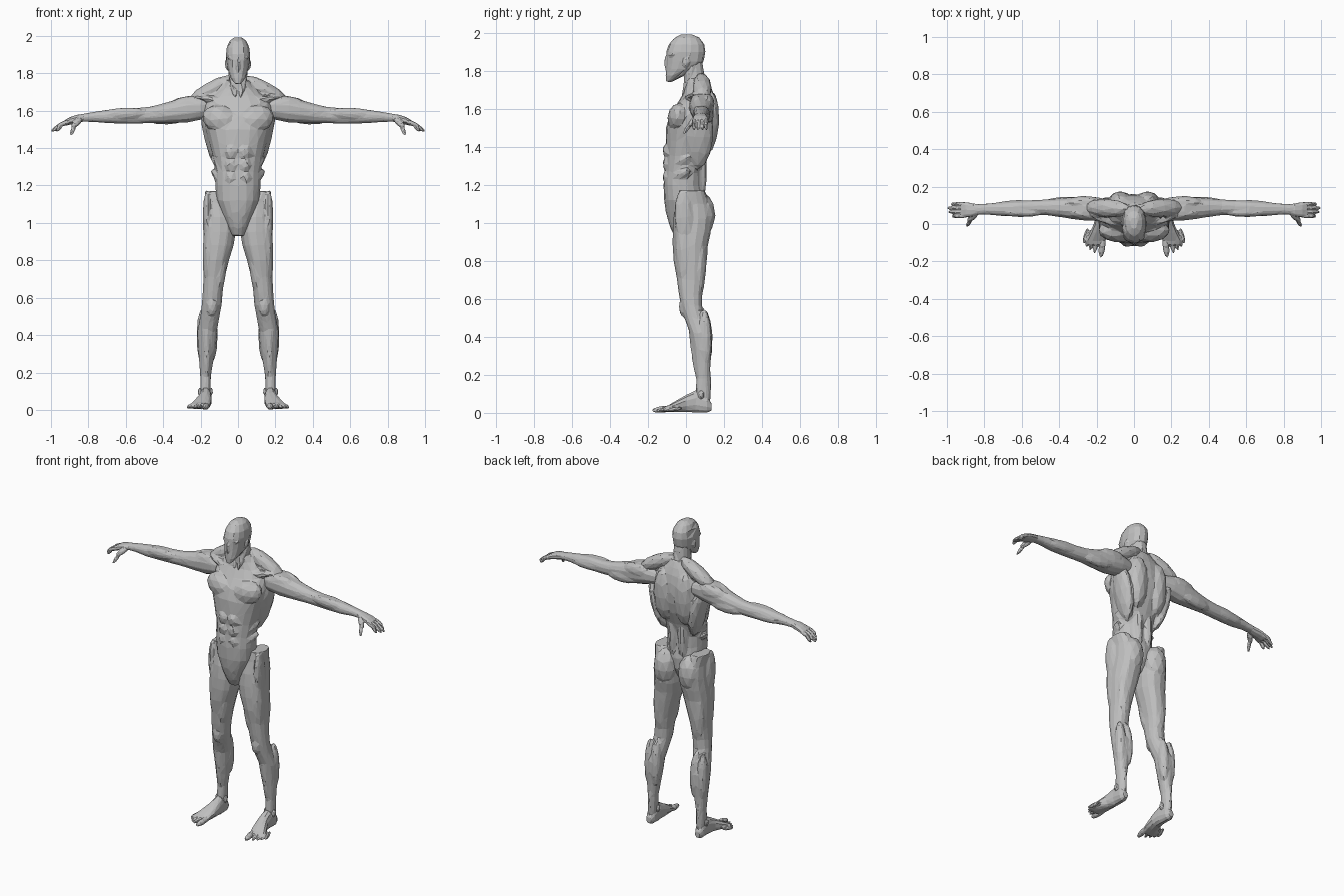
import bpy, bmesh, math
from mathutils import Vector, Matrix

skin = bpy.data.materials.new("plain grey")
skin.diffuse_color = (0.52, 0.52, 0.52, 1)


def loft(bm, axis, sections, n=14, power=0.88):
    """Closed tube; each section is (position, a0, a1, b0, b1) across the axis."""
    rings = []
    for t, a0, a1, b0, b1 in sections:
        ring = []
        for i in range(n):
            w = math.tau * (i + 0.5) / n
            c, s = math.cos(w), math.sin(w)
            a = (a0 + a1) / 2 + (a1 - a0) / 2 * math.copysign(abs(c) ** power, c)
            b = (b0 + b1) / 2 + (b1 - b0) / 2 * math.copysign(abs(s) ** power, s)
            co = {"x": (t, a, b), "y": (a, t, b), "z": (a, b, t)}[axis]
            ring.append(bm.verts.new(co))
        rings.append(ring)
    faces = [bm.faces.new((r[i], r[(i + 1) % n], q[(i + 1) % n], q[i]))
             for r, q in zip(rings, rings[1:]) for i in range(n)]
    faces += [bm.faces.new(rings[0]), bm.faces.new(rings[-1])]
    bmesh.ops.recalc_face_normals(bm, faces=faces)


def muscle(bm, p, q, width, depth=None, both=False):
    """Spindle from p to q; width lies across x (or y for sideways ones)."""
    depth = depth or width
    for side in ((1, -1) if both else (1,)):
        a, b = (Vector((v[0] * side, v[1], v[2])) for v in (p, q))
        d = (b - a).normalized()
        ref = Vector((0, 1, 0))
        if abs(d.y) > 0.9:
            ref = Vector((0, 0, 1))
        u = d.cross(ref).normalized()
        v = d.cross(u)
        rot = Matrix((u, v, d)).transposed().to_4x4()
        mat = Matrix.Translation((a + b) / 2) @ rot @ Matrix.Diagonal(
            (width, depth, (b - a).length / 2, 1))
        bmesh.ops.create_icosphere(bm, subdivisions=2, radius=1, matrix=mat)


def finish(name, bm, voxel, target, mirror):
    """Fuse the masses, then reduce them to sharp flat facets."""
    me = bpy.data.meshes.new(name)
    bm.to_mesh(me)
    bm.free()
    ob = bpy.data.objects.new(name, me)
    bpy.context.collection.objects.link(ob)
    bpy.context.view_layer.objects.active = ob
    ob.select_set(True)
    m = ob.modifiers.new("fuse", "REMESH")
    m.mode, m.voxel_size = "VOXEL", voxel
    bpy.ops.object.modifier_apply(modifier="fuse")
    m = ob.modifiers.new("facet", "DECIMATE")
    m.ratio = min(1, target / (2 * max(1, len(ob.data.polygons))))
    m.use_symmetry = not mirror
    bpy.ops.object.modifier_apply(modifier="facet")
    if mirror:
        m = ob.modifiers.new("pair", "MIRROR")
        m.use_mirror_merge = False
        bpy.ops.object.modifier_apply(modifier="pair")
    ob.data.materials.clear()
    ob.data.materials.append(skin)
    for p in ob.data.polygons:
        p.use_smooth = False
        p.material_index = 0
    ob.select_set(False)


# torso with pelvis
bm = bmesh.new()
torso = [(.93, .03, -.06, -.01), (.98, .06, -.085, .06), (1.05, .09, -.105, .095),
         (1.12, .118, -.115, .10), (1.2, .122, -.118, .085), (1.27, .122, -.112, .085),
         (1.35, .135, -.108, .11), (1.43, .155, -.108, .14), (1.5, .175, -.105, .155),
         (1.57, .185, -.085, .16), (1.63, .18, -.045, .155), (1.68, .14, -.015, .145),
         (1.72, .09, -.005, .13), (1.76, .06, .0, .11)]
loft(bm, "z", [(z, -w, w, a, b) for z, w, a, b in torso], 18)
muscle(bm, (.0, -.055, 1.52), (.19, -.03, 1.585), .075, .055, True)     # chest
muscle(bm, (.02, -.02, 1.645), (.24, .05, 1.675), .016, .02, True)      # collarbone
muscle(bm, (.02, .08, 1.78), (.27, .09, 1.64), .045, .05, True)         # shoulder slope
muscle(bm, (.075, .13, 1.70), (.07, .11, 1.36), .065, .055, True)       # upper back
muscle(bm, (.185, .08, 1.64), (.10, .06, 1.28), .04, .075, True)        # flank
muscle(bm, (.035, .08, 1.42), (.035, .07, 1.08), .03, .035, True)       # lower back
for z in (1.24, 1.31, 1.38):                                            # belly blocks
    muscle(bm, (.034, -.098, z - .04), (.036, -.098, z + .04), .034, .024, True)
    muscle(bm, (.08, -.07, z - .03), (.14, .02, z + .04), .018, .03, True)
muscle(bm, (.0, -.06, .96), (.0, -.09, 1.22), .07, .035)                # lower belly
finish("torso", bm, .009, 1500, False)

# head: skull, face wedge and features
bm = bmesh.new()
head = [(1.742, .016, -.105, -.075), (1.775, .040, -.107, -.01), (1.81, .053, -.106, .06),
        (1.85, .061, -.104, .093), (1.9, .066, -.104, .102), (1.94, .061, -.09, .096),
        (1.975, .044, -.06, .07), (1.992, .02, -.025, .035)]
loft(bm, "z", [(z, -w, w, a, b) for z, w, a, b in head], 14)
muscle(bm, (0, -.103, 1.80), (0, -.098, 1.89), .012, .014)              # nose
muscle(bm, (.0, -.098, 1.872), (.058, -.065, 1.885), .011, .014, True)  # brow
muscle(bm, (.058, -.005, 1.82), (.062, .01, 1.875), .01, .018, True)    # ear
finish("head", bm, .006, 380, False)

# neck
bm = bmesh.new()
neck = [(1.64, .09, .0, .13), (1.70, .062, -.012, .115), (1.76, .05, -.012, .098),
        (1.82, .048, -.02, .092), (1.86, .045, -.02, .085)]
loft(bm, "z", [(z, -w, w, a, b) for z, w, a, b in neck], 12)
muscle(bm, (.01, -.02, 1.66), (.05, .04, 1.84), .014, .014, True)
finish("neck", bm, .007, 200, False)

# arms
bm = bmesh.new()
loft(bm, "x", [(.12, .04, .13, 1.57, 1.66), (.2, .015, .145, 1.55, 1.68),
               (.27, .018, .148, 1.535, 1.68), (.33, .025, .145, 1.535, 1.66),
               (.4, .038, .138, 1.533, 1.64), (.47, .047, .132, 1.533, 1.622),
               (.54, .05, .128, 1.53, 1.615), (.62, .045, .125, 1.53, 1.615),
               (.7, .042, .118, 1.533, 1.605), (.78, .05, .11, 1.54, 1.592),
               (.86, .05, .105, 1.54, 1.578)], 12)
muscle(bm, (.17, .045, 1.64), (.37, .07, 1.615), .05, .035)             # front shoulder
muscle(bm, (.17, .12, 1.64), (.38, .11, 1.615), .05, .035)              # rear shoulder
muscle(bm, (.28, .055, 1.60), (.50, .07, 1.58), .04, .026)              # upper arm front
muscle(bm, (.26, .125, 1.57), (.50, .11, 1.56), .04, .028)              # upper arm back
muscle(bm, (.48, .06, 1.59), (.74, .065, 1.575), .034, .025)            # forearm front
muscle(bm, (.50, .11, 1.57), (.76, .10, 1.56), .03, .023)               # forearm back
finish("arm", bm, .007, 800, True)

# hands: palm, four drooping fingers, thumb
bm = bmesh.new()
loft(bm, "x", [(.82, .052, .105, 1.543, 1.582), (.86, .04, .112, 1.533, 1.578),
               (.90, .034, .118, 1.525, 1.565), (.925, .034, .118, 1.518, 1.55)], 10)
for y, tip in ((.042, .972), (.064, .992), (.086, 1.0), (.107, .978)):
    knuckle = (.955, y, 1.525)
    muscle(bm, (.89, y, 1.548), (.97, y, 1.517), .013, .0115)
    muscle(bm, (.935, y, 1.535), (tip, y, 1.488), .011, .010)
muscle(bm, (.835, .06, 1.56), (.89, .015, 1.51), .017, .016)
muscle(bm, (.868, .03, 1.53), (.895, -.014, 1.468), .011, .011)
finish("hand", bm, .004, 520, True)

# legs with hip and buttock
bm = bmesh.new()
loft(bm, "z", [(1.17, .09, .178, -.035, .10), (1.10, .04, .17, -.05, .125),
               (1.03, .015, .175, -.065, .14), (.95, .01, .182, -.07, .13),
               (.88, .022, .187, -.07, .115), (.8, .047, .187, -.065, .11),
               (.7, .072, .186, -.047, .098), (.62, .082, .19, -.037, .085),
               (.56, .087, .195, -.025, .085), (.5, .098, .202, -.008, .1),
               (.42, .112, .218, .02, .135), (.35, .116, .216, .033, .137),
               (.27, .13, .209, .045, .13), (.18, .145, .202, .055, .125),
               (.1, .147, .202, .05, .128), (.03, .15, .2, .04, .125)], 14)
muscle(bm, (.085, .085, 1.16), (.09, .075, .92), .075, .075)            # buttock
muscle(bm, (.165, -.02, 1.18), (.165, .0, .88), .024, .05)              # hip
muscle(bm, (.14, -.02, 1.10), (.15, .005, .62), .045, .052)             # outer thigh
muscle(bm, (.08, -.02, .95), (.115, .0, .60), .04, .045)                # inner thigh
muscle(bm, (.13, .075, .98), (.135, .055, .56), .05, .042)              # thigh back
muscle(bm, (.14, -.01, .50), (.14, -.01, .62), .032, .027)              # kneecap
muscle(bm, (.14, .095, .55), (.14, .11, .25), .032, .038)               # inner calf
muscle(bm, (.19, .095, .55), (.19, .105, .24), .032, .036)              # outer calf
muscle(bm, (.165, .02, .52), (.17, .07, .14), .022, .02)                # shin
muscle(bm, (.173, .12, .25), (.174, .115, .03), .014, .016)             # heel tendon
finish("leg", bm, .008, 1000, True)

# feet: splayed wedge with five toes and ankle knobs
bm = bmesh.new()
loft(bm, "y", [(.135, .16, .192, .012, .05), (.11, .147, .205, .0, .09),
               (.05, .142, .206, .0, .12), (.0, .14, .216, .004, .095),
               (-.05, .143, .24, .004, .066), (-.09, .15, .262, .003, .042),
               (-.11, .155, .25, .003, .034)], 12)
toes = [(.163, .178, -.18, .018), (.192, .213, -.158, .0125), (.213, .236, -.142, .012),
        (.232, .254, -.125, .0115), (.246, .270, -.105, .011)]
for i, (x0, x1, y, r) in enumerate(toes):
    muscle(bm, (x0, -.06 + i * .01, .026), (x1, y, .012), r, r)
for x in (.146, .203):
    muscle(bm, (x, .08, .12), (x, .08, .075), .012, .016)
finish("foot", bm, .004, 560, True)
